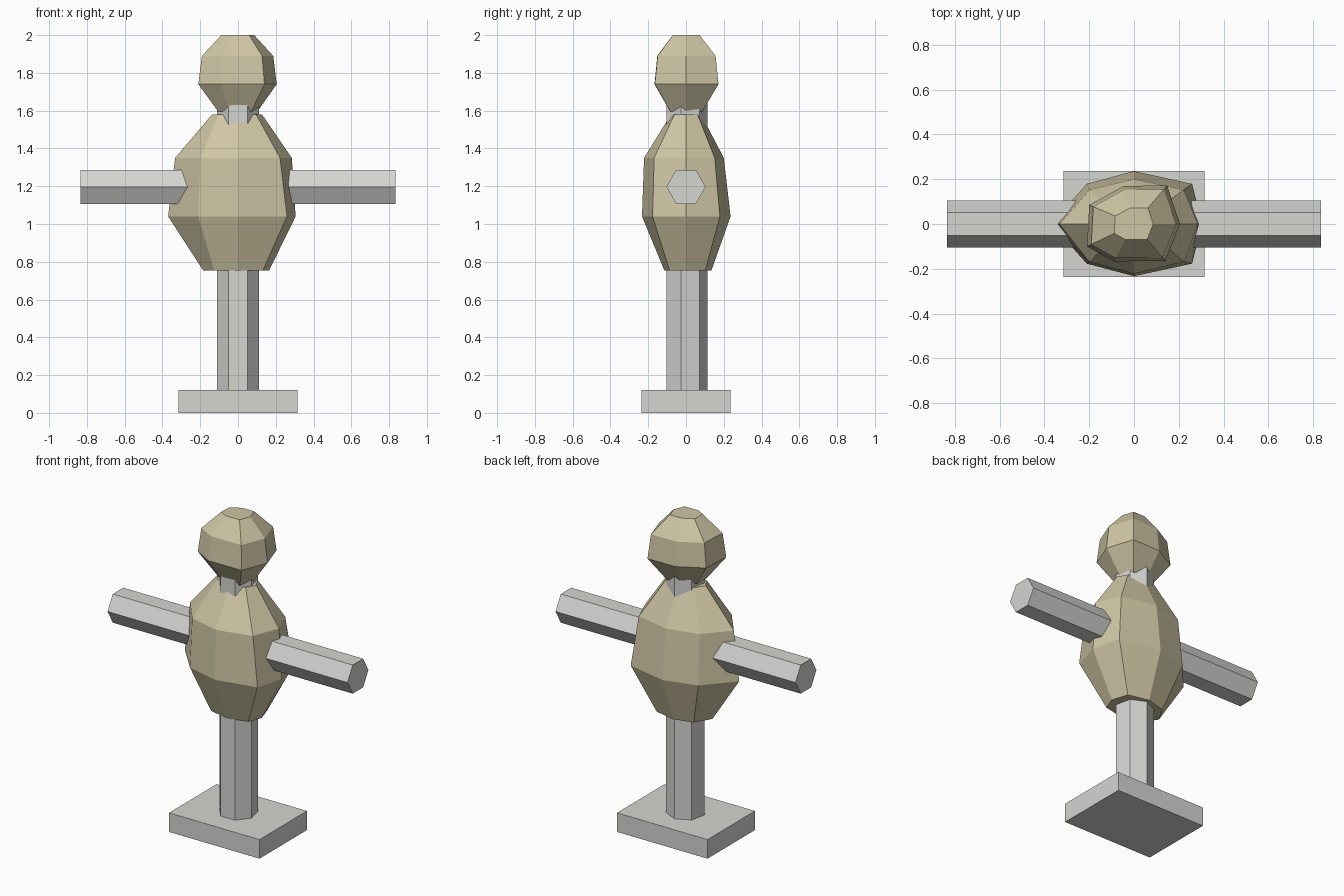
import bpy, bmesh, math
from mathutils import Matrix

if "Cube" in bpy.data.objects:
    bpy.data.objects.remove(bpy.data.objects["Cube"])


def make_material(name, rgb):
    m = bpy.data.materials.new(name)
    m.diffuse_color = (*rgb, 1.0)
    m.use_nodes = True
    m.node_tree.nodes["Principled BSDF"].inputs["Base Color"].default_value = m.diffuse_color
    return m


WOOD = make_material("pale_grey", (0.66, 0.66, 0.64))
STRAW = make_material("straw_tan", (0.62, 0.56, 0.37))


def finish(bm, name, mat):
    bmesh.ops.recalc_face_normals(bm, faces=bm.faces[:])
    me = bpy.data.meshes.new(name)
    bm.to_mesh(me)
    bm.free()
    me.materials.append(mat)
    ob = bpy.data.objects.new(name, me)
    bpy.context.collection.objects.link(ob)
    return ob


def loft(name, rings, mat):
    """Skin a stack of equal-sized rings of points and cap both ends."""
    bm = bmesh.new()
    loops = [[bm.verts.new(p) for p in ring] for ring in rings]
    n = len(loops[0])
    for a, b in zip(loops, loops[1:]):
        for i in range(n):
            j = (i + 1) % n
            bm.faces.new((a[i], a[j], b[j], b[i]))
    bm.faces.new(loops[0][::-1])
    bm.faces.new(loops[-1])
    return finish(bm, name, mat)


def sack_ring(z, left, right, front, back, diag_left, diag_right):
    """Lopsided eight-sided ring given by its extents and corner fullness."""
    d = 0.76
    pts = [(right, 0), (right * diag_right, back * d), (0, back),
           (-left * diag_left, back * d), (-left, 0),
           (-left * diag_left, -front * d), (0, -front),
           (right * diag_right, -front * d)]
    return [(x, y, z) for x, y in pts]


def polygon(n, radius, start):
    return [(radius * math.cos(start + math.tau * i / n),
             radius * math.sin(start + math.tau * i / n)) for i in range(n)]


# Base slab
bm = bmesh.new()
bmesh.ops.create_cube(bm, size=1, matrix=Matrix.Translation((0, 0, 0.06))
                      @ Matrix.Diagonal((0.63, 0.472, 0.12, 1)))
finish(bm, "base", WOOD)

# Seven-sided upright post, running up into the head
post = polygon(7, 0.114, math.pi / 2)
loft("post", [[(x, y, z) for x, y in post] for z in (0.12, 1.68)], WOOD)

# Six-sided crossbar forming both arms
bar = polygon(6, 0.104, 0)
loft("crossbar", [[(x, y, z + 1.197) for y, z in bar] for x in (-0.835, 0.835)], WOOD)

# Stuffed body
loft("body", [
    sack_ring(0.755, 0.185, 0.165, 0.115, 0.135, 0.68, 0.80),
    sack_ring(1.04, 0.37, 0.305, 0.233, 0.236, 0.57, 0.85),
    sack_ring(1.35, 0.333, 0.285, 0.222, 0.20, 0.60, 0.78),
    sack_ring(1.58, 0.137, 0.127, 0.08, 0.08, 0.75, 0.75),
], STRAW)

# Stuffed head: one uneven outline scaled at each level
outline = [(0.205, 0), (0.148, 0.172), (-0.045, 0.17), (-0.2, 0.085),
           (-0.21, -0.10), (-0.09, -0.167), (0.14, -0.165)]
levels = [(1.595, 0.50), (1.74, 1.0), (1.89, 0.91), (2.0, 0.42)]
loft("head", [[(x * s, y * s, z) for x, y in outline] for z, s in levels], STRAW)
